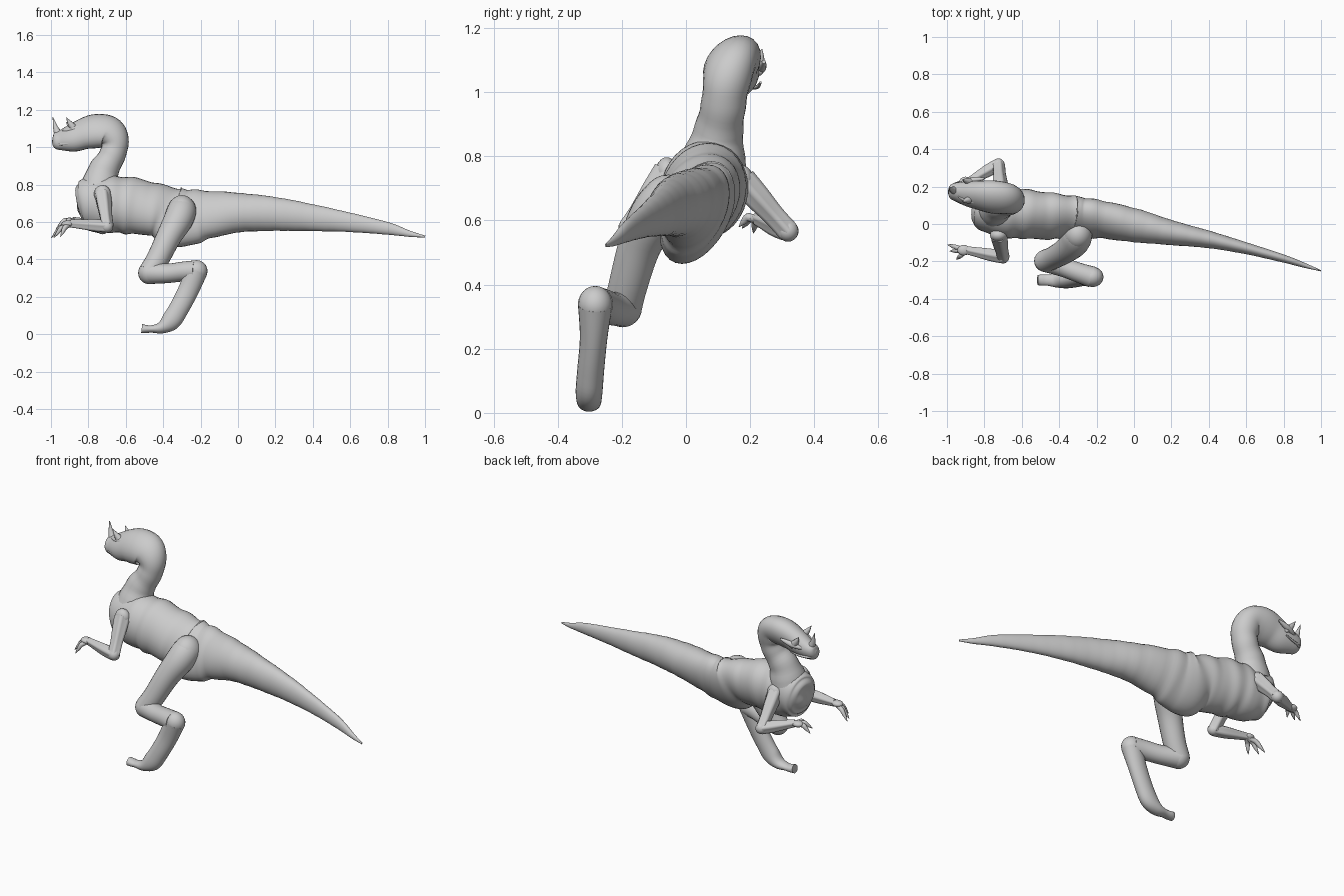
import bpy, bmesh, math
from mathutils import Vector


def spline(rows, n):
    """Catmull-Rom interpolation through rows of numbers."""
    out = []
    for i in range(len(rows) - 1):
        p0, p1, p2 = rows[max(i - 1, 0)], rows[i], rows[i + 1]
        p3 = rows[min(i + 2, len(rows) - 1)]
        for k in range(n):
            t = k / n
            out.append([0.5 * (2 * b + (c - a) * t + (2 * a - 5 * b + 4 * c - d) * t * t
                               + (3 * b - a - 3 * c + d) * t ** 3)
                        for a, b, c, d in zip(p0, p1, p2, p3)])
    out.append(list(rows[-1]))
    return out


def tube(name, rows, seg=20, n=5, ref=(0, 1, 0), groove=0.0, shape=None, lean=None):
    """Loft along x, y, z with side radius a and in-plane radius b."""
    rows = [r if len(r) == 5 else (*r, r[3]) for r in rows]
    path = spline(rows, n)
    pts = [Vector(p[:3]) for p in path]
    bm = bmesh.new()
    rings = []
    for i, p in enumerate(path):
        tan = (pts[min(i + 1, len(pts) - 1)] - pts[max(i - 1, 0)]).normalized()
        side = Vector(ref)
        side = (side - tan * side.dot(tan)).normalized()
        up = side.cross(tan)
        ring = []
        for j in range(seg):
            ang = 2 * math.pi * j / seg
            f = 1 + groove * math.cos(5 * ang)
            if shape:
                f *= shape(pts[i], ang)
            a, b = max(p[3], 0.001), max(p[4], 0.001)
            off = f * (side * a * math.cos(ang) + up * b * math.sin(ang))
            if lean:
                off.y += lean(pts[i]) * off.z
            ring.append(bm.verts.new(pts[i] + off))
        rings.append(ring)
    for r, s in zip(rings, rings[1:]):
        for j in range(seg):
            k = (j + 1) % seg
            bm.faces.new((r[j], r[k], s[k], s[j]))
    bm.faces.new(rings[0][::-1])
    bm.faces.new(rings[-1])
    bmesh.ops.recalc_face_normals(bm, faces=bm.faces)
    for f in bm.faces:
        f.smooth = len(f.verts) == 4
    me = bpy.data.meshes.new(name)
    bm.to_mesh(me)
    bm.free()
    ob = bpy.data.objects.new(name, me)
    bpy.context.collection.objects.link(ob)
    return ob


def ball(name, loc, scale, rot=(0, 0, 0)):
    bpy.ops.mesh.primitive_uv_sphere_add(segments=20, ring_count=12, location=loc, rotation=rot)
    ob = bpy.context.object
    ob.name, ob.scale = name, scale
    bpy.ops.object.shade_smooth()


# torso and tail: soft skin folds, strongest around the ribs and hips
def folds(p, ang):
    ripple = 0.02 * math.sin(p.x * 52 + 0.5 * math.sin(ang)) * min(1, max(0, (0.05 - p.x) * 4))
    if p.x < -0.78:
        ripple = 0
    return 1 + ripple + 0.008 * math.sin(p.x * 83) + 0.006 * math.sin(p.x * 37 + 2 * ang)


# the hips roll towards the hind leg
def hip_roll(p):
    return 0.3 * math.exp(-((p.x + 0.3) / 0.28) ** 2)


tube("body_and_tail", [
    (-0.858, 0.09, 0.70, 0.004, 0.004), (-0.853, 0.09, 0.70, 0.06, 0.065),
    (-0.836, 0.087, 0.703, 0.093, 0.108), (-0.80, 0.08, 0.705, 0.115, 0.135),
    (-0.70, 0.06, 0.695, 0.133, 0.15),
    (-0.60, 0.055, 0.69, 0.132, 0.152), (-0.50, 0.045, 0.675, 0.125, 0.145),
    (-0.42, 0.04, 0.66, 0.117, 0.14), (-0.34, 0.035, 0.627, 0.108, 0.16),
    (-0.27, 0.03, 0.625, 0.102, 0.153), (-0.18, 0.025, 0.637, 0.096, 0.132),
    (0.0, -0.007, 0.65, 0.09, 0.106), (0.2, -0.047, 0.642, 0.066, 0.09),
    (0.4, -0.083, 0.622, 0.046, 0.071), (0.6, -0.13, 0.597, 0.031, 0.051),
    (0.8, -0.185, 0.565, 0.021, 0.033), (0.92, -0.224, 0.536, 0.012, 0.016),
    (1.0, -0.25, 0.522, 0.003, 0.005)], seg=32, n=8, shape=folds, lean=hip_roll)


# neck curling over into the head, which tips to the far side
def wrinkles(p, ang):
    return 1 + 0.016 * math.sin(p.z * 75 + p.x * 30)


tube("neck_and_head", [
    (-0.74, 0.085, 0.78, 0.105, 0.105), (-0.72, 0.10, 0.87, 0.079, 0.083),
    (-0.675, 0.115, 0.95, 0.07, 0.07), (-0.658, 0.125, 1.02, 0.074, 0.074),
    (-0.685, 0.135, 1.075, 0.082, 0.087), (-0.74, 0.143, 1.087, 0.084, 0.09),
    (-0.81, 0.15, 1.075, 0.078, 0.086), (-0.88, 0.16, 1.05, 0.067, 0.074),
    (-0.94, 0.17, 1.038, 0.053, 0.057), (-0.98, 0.172, 1.035, 0.038, 0.043),
    (-0.993, 0.172, 1.035, 0.012, 0.014)], seg=24, n=6, shape=wrinkles,
    lean=lambda p: 0.3 * min(1, max(0, (p.z - 0.97) * 10)))

# mouth edge
tube("lip", [(-0.86, 0.092, 1.03, 0.004), (-0.91, 0.107, 1.018, 0.006), (-0.96, 0.133, 1.015, 0.007),
             (-0.985, 0.17, 1.015, 0.007), (-0.96, 0.21, 1.015, 0.007), (-0.91, 0.225, 1.018, 0.006),
             (-0.86, 0.232, 1.03, 0.004)], seg=8, ref=(0, 0, 1))

# nose horn
tube("nose_horn", [(-0.955, 0.178, 1.06, 0.026), (-0.972, 0.183, 1.095, 0.016),
                   (-0.982, 0.188, 1.13, 0.008), (-0.99, 0.192, 1.162, 0.001)], seg=12)

# brow horns, brow ridges and eyes
for s in (-1, 1):
    y = 0.178 + s * 0.045
    z = 1.085 - s * 0.012
    tube("brow_horn", [(-0.875, y, z, 0.024), (-0.898, y + s * 0.008, z + 0.03, 0.014),
                       (-0.918, y + s * 0.014, z + 0.062, 0.001)], seg=10)
    tube("brow_ridge", [(-0.80, y + s * 0.02, z + 0.022, 0.006), (-0.86, y + s * 0.012, z + 0.005, 0.016),
                        (-0.91, y, z - 0.007, 0.012), (-0.94, y - s * 0.015, z - 0.01, 0.004)], seg=10)
    ball("eye", (-0.865, 0.165 + s * 0.062, 1.065), (0.014, 0.014, 0.014))

# single hind leg
ball("hip", (-0.30, -0.055, 0.655), (0.078, 0.085, 0.088))
tube("thigh", [(-0.285, -0.01, 0.69, 0.05), (-0.298, -0.055, 0.665, 0.076), (-0.32, -0.10, 0.61, 0.078),
               (-0.37, -0.145, 0.52, 0.067), (-0.43, -0.18, 0.40, 0.061), (-0.473, -0.197, 0.33, 0.06)], seg=24)
ball("knee", (-0.473, -0.197, 0.328), (0.061, 0.06, 0.061))
tube("shin", [(-0.473, -0.197, 0.328, 0.06), (-0.38, -0.23, 0.325, 0.052),
              (-0.29, -0.262, 0.335, 0.053), (-0.225, -0.283, 0.338, 0.057)], seg=24, ref=(0, 0, 1))
ball("hock", (-0.222, -0.283, 0.337), (0.059, 0.054, 0.059))
tube("lower_leg_and_foot", [(-0.222, -0.283, 0.337, 0.054, 0.059), (-0.265, -0.288, 0.235, 0.043, 0.055),
                            (-0.317, -0.297, 0.135, 0.042, 0.053), (-0.36, -0.302, 0.07, 0.042, 0.052),
                            (-0.41, -0.302, 0.035, 0.038, 0.032), (-0.46, -0.30, 0.028, 0.03, 0.02),
                            (-0.495, -0.30, 0.028, 0.03, 0.022), (-0.515, -0.30, 0.03, 0.026, 0.025)], seg=24)


# arms: shoulder, elbow, wrist, then clawed fingers
def arm(side, shoulder, elbow, wrist, tips):
    s, e, w = Vector(shoulder), Vector(elbow), Vector(wrist)
    tube(side + "_upper_arm", [(*s, 0.042), (*s.lerp(e, 0.35), 0.038), (*s.lerp(e, 0.7), 0.032), (*e, 0.032)],
         ref=(1, 0, 0), groove=0.12)
    ball(side + "_shoulder", s, (0.045, 0.035, 0.047))
    ball(side + "_elbow", e, (0.033, 0.033, 0.033))
    tube(side + "_forearm", [(*e, 0.031), (*e.lerp(w, 0.35), 0.031), (*e.lerp(w, 0.75), 0.024), (*w, 0.02)],
         ref=(0, 0, 1), groove=0.12)
    ball(side + "_palm", w + Vector((-0.015, 0, 0)), (0.034, 0.028, 0.018))
    for t in tips:
        t = Vector(t)
        k = w.lerp(t, 0.55) + Vector((0, 0, 0.018))
        tube(side + "_finger", [(*w, 0.014), (*w.lerp(k, 0.6), 0.013), (*k, 0.013),
                                (*k.lerp(t, 0.5), 0.009), (*t, 0.001)], seg=10, ref=(0, 0, 1))


arm("near", (-0.725, -0.06, 0.75), (-0.70, -0.178, 0.575), (-0.895, -0.14, 0.59),
    [(-0.998, -0.11, 0.515), (-0.985, -0.145, 0.515), (-0.95, -0.19, 0.52)])
arm("far", (-0.715, 0.175, 0.725), (-0.725, 0.318, 0.567), (-0.885, 0.225, 0.605),
    [(-0.975, 0.21, 0.56), (-0.965, 0.175, 0.575), (-0.92, 0.165, 0.58)])
